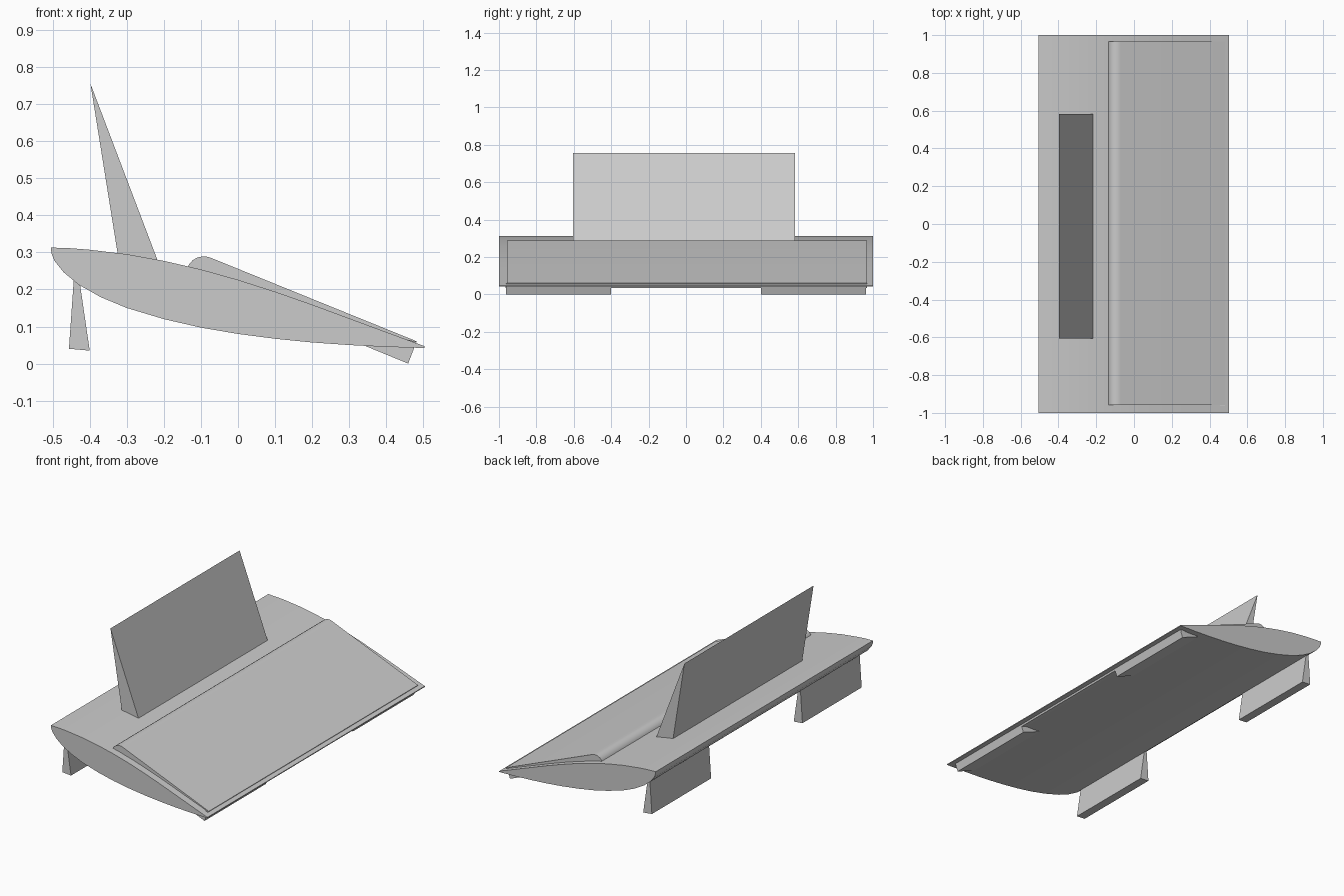
import bpy, bmesh, math

if "Cube" in bpy.data.objects:
    bpy.data.objects.remove(bpy.data.objects["Cube"])


def extrude(name, profile, y0, y1, smooth=False):
    """Solid made by sweeping an x-z profile from y0 to y1."""
    bm = bmesh.new()
    face = bm.faces.new([bm.verts.new((x, y0, z)) for x, z in profile])
    ext = bmesh.ops.extrude_face_region(bm, geom=[face])
    verts = [g for g in ext["geom"] if isinstance(g, bmesh.types.BMVert)]
    bmesh.ops.translate(bm, verts=verts, vec=(0, y1 - y0, 0))
    bmesh.ops.recalc_face_normals(bm, faces=bm.faces)
    mesh = bpy.data.meshes.new(name)
    bm.to_mesh(mesh)
    bm.free()
    ob = bpy.data.objects.new(name, mesh)
    bpy.context.collection.objects.link(ob)
    if smooth:
        bpy.ops.object.select_all(action="DESELECT")
        ob.select_set(True)
        bpy.context.view_layer.objects.active = ob
        bpy.ops.object.shade_smooth_by_angle(angle=math.radians(30))
    return ob


# Curved shell base
top = [(-0.505, 0.313), (-0.45, 0.311), (-0.4, 0.307), (-0.3, 0.295),
       (-0.2, 0.277), (-0.1, 0.254), (0, 0.226), (0.1, 0.194),
       (0.2, 0.159), (0.3, 0.122), (0.4, 0.085), (0.503, 0.047)]
bottom = [(0.503, 0.042), (0.4, 0.045), (0.3, 0.050), (0.2, 0.057),
          (0.1, 0.067), (0, 0.080), (-0.1, 0.097), (-0.2, 0.120),
          (-0.3, 0.150), (-0.37, 0.179), (-0.43, 0.213), (-0.47, 0.246),
          (-0.495, 0.277), (-0.503, 0.297)]
extrude("base_shell", top + bottom, -1, 1, smooth=True)

# Wedge backrest
extrude("backrest", [(-0.398, 0.755), (-0.318, 0.255), (-0.208, 0.255)], -0.605, 0.583)

# Sloping cushion with a rounded upper end
grey = bpy.data.materials.new("cushion_grey")
grey.diffuse_color = (0.6, 0.6, 0.59, 1)
grey.use_nodes = True
grey.node_tree.nodes["Principled BSDF"].inputs["Base Color"].default_value = grey.diffuse_color
cushion_profile = [(0.482, 0.060), (-0.07, 0.284), (-0.082, 0.288), (-0.096, 0.289),
                   (-0.110, 0.286), (-0.122, 0.279), (-0.132, 0.268), (-0.137, 0.255),
                   (-0.10, 0.220), (0.471, 0.033)]
cushion = extrude("cushion", cushion_profile, -0.957, 0.967, smooth=True)
cushion.data.materials.append(grey)

# Front feet under the cushion and tapered rear legs, one per side
foot = [(0.4815, 0.059), (0.459, 0.0), (0.32, 0.057), (0.34, 0.09)]
leg = [(-0.456, 0.040), (-0.400, 0.035), (-0.430, 0.240), (-0.442, 0.240)]
for side, sign in (("left", -1), ("right", 1)):
    extrude(f"front_foot_{side}", foot, sign * 0.40, sign * 0.963).data.materials.append(grey)
    extrude(f"rear_leg_{side}", leg, sign * 0.42, sign * 0.965)
